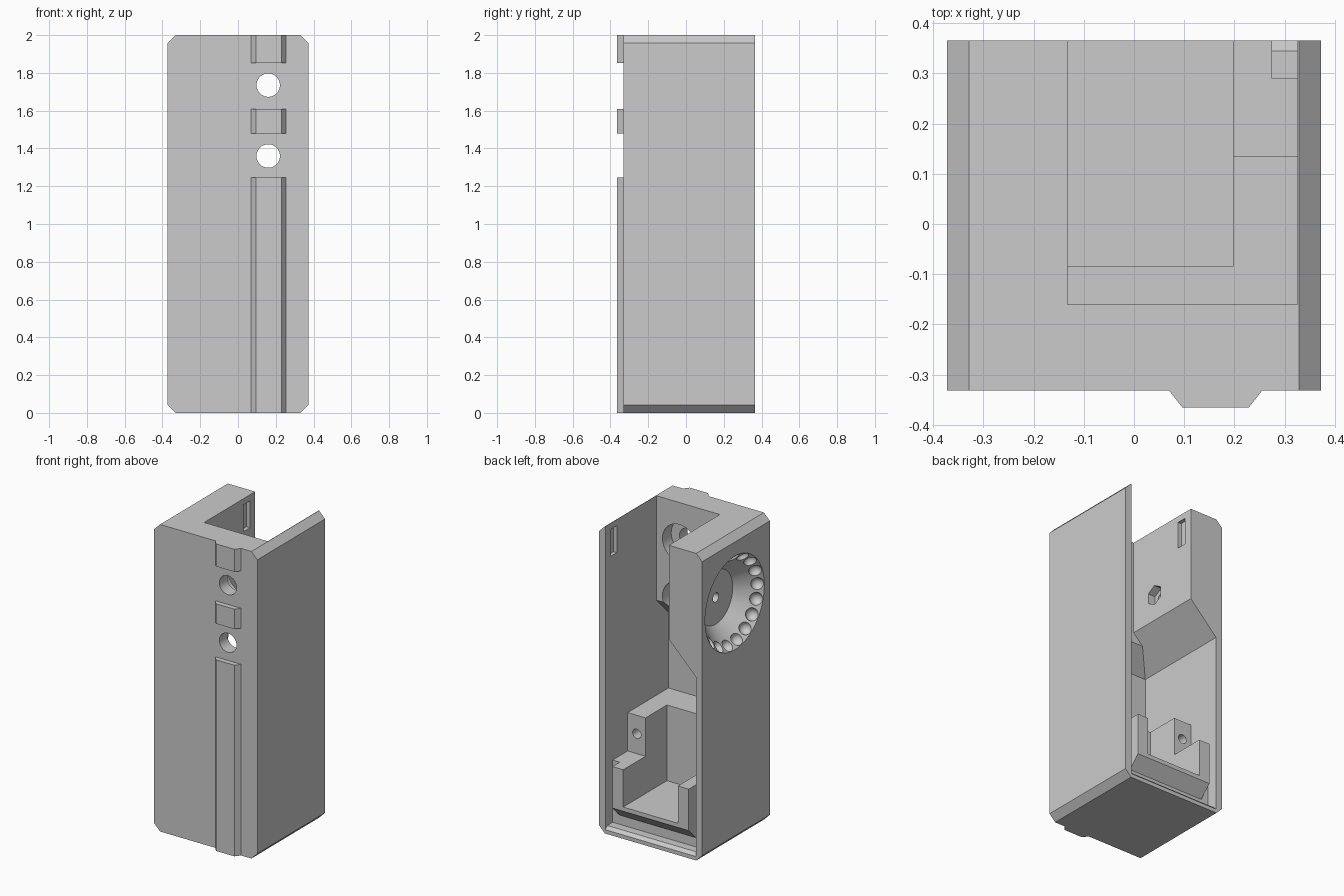
import bpy, bmesh, math
from mathutils import Matrix, Vector

cube = bpy.data.objects.get("Cube")
if cube:
    bpy.data.objects.remove(cube, do_unlink=True)

gray = bpy.data.materials.new("light_gray")
gray.use_nodes = True
gray.diffuse_color = (0.6, 0.6, 0.6, 1)
gray.node_tree.nodes["Principled BSDF"].inputs["Base Color"].default_value = (0.6, 0.6, 0.6, 1)


def finish(name, bm):
    bmesh.ops.recalc_face_normals(bm, faces=bm.faces[:])
    mesh = bpy.data.meshes.new(name)
    bm.to_mesh(mesh)
    bm.free()
    mesh.materials.append(gray)
    obj = bpy.data.objects.new(name, mesh)
    bpy.context.collection.objects.link(obj)
    return obj


def loft(name, loops):
    """Closed solid skinned through rings with equal point counts."""
    bm = bmesh.new()
    rings = [[bm.verts.new(p) for p in ring] for ring in loops]
    bm.faces.new(rings[0])
    bm.faces.new(rings[-1])
    n = len(rings[0])
    for a, b in zip(rings, rings[1:]):
        for i in range(n):
            j = (i + 1) % n
            bm.faces.new((a[i], a[j], b[j], b[i]))
    return finish(name, bm)


def box(name, x0, x1, y0, y1, z0, z1):
    ring = [(x0, y0), (x1, y0), (x1, y1), (x0, y1)]
    return loft(name, [[(x, y, z) for x, y in ring] for z in (z0, z1)])


def cone(name, start, end, r0, r1, sides=48):
    start, end = Vector(start), Vector(end)
    axis = end - start
    turn = axis.to_track_quat('Z', 'Y').to_matrix().to_4x4()
    bm = bmesh.new()
    bmesh.ops.create_cone(bm, cap_ends=True, segments=sides, radius1=r0, radius2=r1,
                          depth=axis.length, matrix=Matrix.Translation((start + end) / 2) @ turn)
    return finish(name, bm)


def cut(target, cutter):
    mod = target.modifiers.new("cut", 'BOOLEAN')
    mod.operation = 'DIFFERENCE'
    mod.solver = 'EXACT'
    mod.object = cutter
    bpy.context.view_layer.objects.active = target
    bpy.ops.object.modifier_apply(modifier=mod.name)
    bpy.data.objects.remove(cutter, do_unlink=True)


# Dimensions
W, C, FRONT, BACK = 0.372, 0.043, -0.332, 0.365
IN, INFRONT, FLOOR = 0.326, -0.285, 0.045
DIAL_Y, DIAL_Z = 0.03, 1.56

# Housing: chamfered block
outline = [(-W + C, 0), (W - C, 0), (W, C), (W, 2 - C), (W - C, 2), (C - W, 2), (-W, 2 - C), (-W, C)]
housing = loft("housing", [[(x, y, z) for x, z in outline] for y in (FRONT, BACK)])

# Cavity: wide below, narrowing through sloped shoulders to the top opening
steps = [(-IN, INFRONT, FLOOR), (-IN, INFRONT, 1.195), (-0.2, -0.16, 1.32),
         (-0.132, -0.16, 1.388), (-0.132, -0.16, 2.1)]
cut(housing, loft("cavity", [[(x, y, z), (IN, y, z), (IN, 0.5, z), (x, 0.5, z)] for x, y, z in steps]))

# Sloped lip at the back of the floor
lip = [(0.345, FLOOR + 0.01), (0.345, FLOOR), (0.375, 0.015), (0.375, FLOOR + 0.01)]
cut(housing, loft("lip", [[(x, y, z) for y, z in lip] for x in (-IN, IN)]))

# Counterbored holes through the front wall
for z in (1.36, 1.735):
    cut(housing, cone("hole", (0.16, -0.5, z), (0.16, 0, z), 0.062, 0.062, 32))
    cut(housing, cone("counterbore", (0.16, -0.25, z), (0.16, 0, z), 0.122, 0.122, 32))

# Latch slots facing each other in the side walls
cut(housing, box("slot", IN - 0.05, IN + 0.022, 0.247, 0.313, 1.785, 1.96))
cut(housing, box("slot", -0.157, -0.1, 0.247, 0.313, 1.785, 1.96))

# Dial recess with shaft hole, hexagonal pocket and ring of round dimples
slope = 0.136 / 0.131
cut(housing, cone("dial", (-W - 0.01, DIAL_Y, DIAL_Z), (-0.236, DIAL_Y, DIAL_Z), 0.305 + 0.01 / slope, 0.174, 72))
cut(housing, cone("shaft", (-0.3, DIAL_Y, DIAL_Z), (0, DIAL_Y, DIAL_Z), 0.03, 0.03, 24))
cut(housing, cone("nut_pocket", (-0.185, DIAL_Y, DIAL_Z), (0, DIAL_Y, DIAL_Z), 0.065, 0.065, 6))
bm = bmesh.new()
for i in range(18):
    a = math.radians(13 + 20 * i)
    spot = (-0.345, DIAL_Y + 0.272 * math.sin(a), DIAL_Z + 0.272 * math.cos(a))
    bmesh.ops.create_uvsphere(bm, u_segments=16, v_segments=10, radius=0.04, matrix=Matrix.Translation(spot))
cut(housing, finish("dimples", bm))

# Front rail in three pieces
rail = [(0.07, FRONT + 0.005), (0.07, FRONT), (0.096, -0.365), (0.229, -0.365), (0.255, FRONT), (0.255, FRONT + 0.005)]
for name, z0, z1 in (("long_rail", 0, 1.245), ("middle_rail_pad", 1.48, 1.61), ("top_rail_pad", 1.853, 2)):
    loft(name, [[(x, y, z) for x, y in rail] for z in (z0, z1)])

# Inner tray: stepped profile with an open pocket
profile = [(INFRONT, FLOOR), (0.29, FLOOR), (0.29, 0.105), (BACK, 0.18), (BACK, 0.45),
           (0.135, 0.45), (0.135, 0.7), (INFRONT, 0.7)]
tray = loft("tray", [[(x, y, z) for y, z in profile] for x in (-IN, IN)])
cut(tray, box("pocket", -0.197, 0.197, -0.085, 0.5, 0.207, 1))
for s in (-1, 1):
    x0, x1 = sorted((s * 0.275, s * 0.4))
    cut(tray, box("gap", x0, x1, 0.29, 0.5, 0, 0.6))
    cut(tray, cone("screw_hole", (s * 0.26, -0.05, 0.58), (s * 0.26, 0.2, 0.58), 0.03, 0.03, 24))

# Shading
for obj in (housing, tray):
    bpy.ops.object.select_all(action='DESELECT')
    obj.select_set(True)
    bpy.context.view_layer.objects.active = obj
    bpy.ops.object.shade_smooth_by_angle(angle=math.radians(30))
